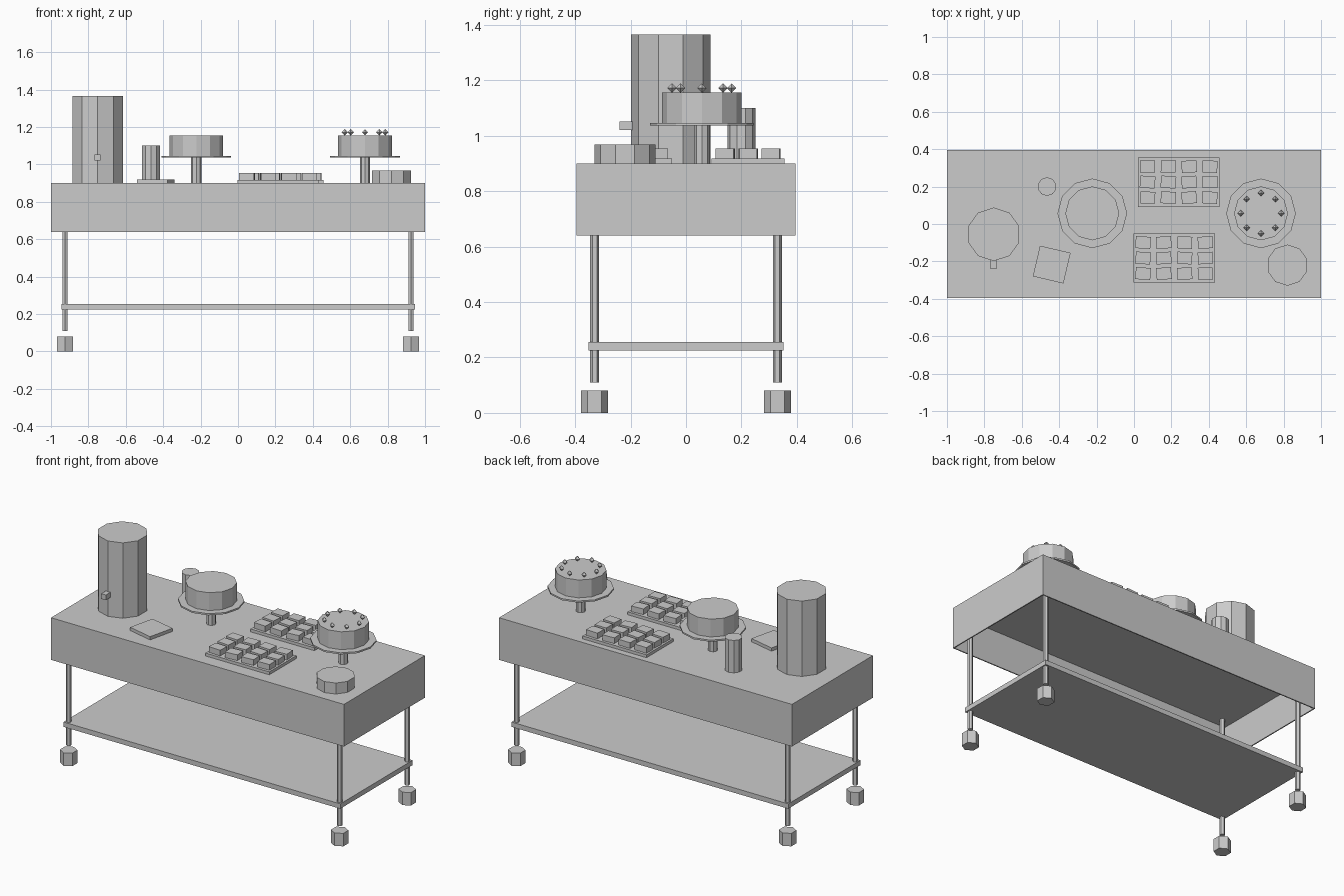
import bpy, bmesh, math, random
from mathutils import Matrix, Vector

random.seed(4)
default = bpy.data.objects.get("Cube")
if default:
    bpy.data.objects.remove(default, do_unlink=True)

grey = bpy.data.materials.new("plain_grey")
grey.use_nodes = True
GREY = (0.6, 0.6, 0.6, 1)
grey.diffuse_color = GREY
for node in grey.node_tree.nodes:
    if node.type == 'BSDF_PRINCIPLED':
        node.inputs["Base Color"].default_value = GREY


def finish(name, bm):
    mesh = bpy.data.meshes.new(name)
    bm.to_mesh(mesh)
    bm.free()
    mesh.materials.append(grey)
    obj = bpy.data.objects.new(name, mesh)
    bpy.context.collection.objects.link(obj)
    return obj


def box(name, x, y, z0, z1, width, depth, turn=0):
    bm = bmesh.new()
    place = (Matrix.Translation((x, y, (z0 + z1) / 2)) @ Matrix.Rotation(turn, 4, 'Z')
             @ Matrix.Diagonal((width, depth, z1 - z0, 1)))
    bmesh.ops.create_cube(bm, size=1, matrix=place)
    return finish(name, bm)


def prism(name, x, y, z0, z1, radius, sides):
    # The first corner points along y
    bm = bmesh.new()
    ring = []
    for i in range(sides):
        a = math.tau * i / sides
        ring.append(bm.verts.new((x + radius * math.sin(a), y - radius * math.cos(a), z0)))
    base = bm.faces.new(ring)
    top = bmesh.ops.extrude_face_region(bm, geom=[base], use_keep_orig=True)["geom"]
    bmesh.ops.translate(bm, vec=(0, 0, z1 - z0),
                        verts=[v for v in top if isinstance(v, bmesh.types.BMVert)])
    bmesh.ops.recalc_face_normals(bm, faces=bm.faces)
    return finish(name, bm)


def gem(name, centre, radius):
    bm = bmesh.new()
    bmesh.ops.create_uvsphere(bm, u_segments=4, v_segments=2, radius=radius,
                              matrix=Matrix.Translation(centre))
    return finish(name, bm)


# Cloth: a box open below, with thin walls, over a solid table board
cloth = box("table_cloth", 0, 0, 0.64, 0.90, 2.0, 0.79)
bm = bmesh.new()
bm.from_mesh(cloth.data)
bmesh.ops.delete(bm, geom=[f for f in bm.faces if f.normal.z < -0.5], context='FACES_ONLY')
bm.to_mesh(cloth.data)
bm.free()
wall = cloth.modifiers.new("thickness", 'SOLIDIFY')
wall.thickness = 0.01
wall.offset = -1
box("table_board", 0, 0, 0.86, 0.895, 1.985, 0.775)

# Frame
box("lower_shelf", 0, 0, 0.225, 0.255, 1.89, 0.705)
for sx, side in ((-1, "right"), (1, "left")):
    for sy, end in ((-1, "front"), (1, "back")):
        prism(f"{end}_{side}_leg", sx * 0.925, sy * 0.33, 0.11, 0.87, 0.016, 6)
        prism(f"{end}_{side}_caster", sx * 0.925, sy * 0.33, 0, 0.08, 0.049, 6)

# Drinks urn with its tap
prism("urn", -0.75, -0.055, 0.90, 1.365, 0.143, 10)
box("urn_tap", -0.75, -0.215, 1.02, 1.052, 0.032, 0.05)

# Small items
prism("cup_stack", -0.465, 0.2, 0.90, 1.10, 0.05, 10)
box("napkin_stack", -0.44, -0.217, 0.90, 0.92, 0.168, 0.168, -0.23)
prism("round_tin", 0.82, -0.22, 0.90, 0.968, 0.11, 10)

# Cakes on stands
CAKE_Y = 0.057
for name, x in (("plain_cake", -0.223), ("topped_cake", 0.679)):
    prism(name + "_stand_neck", x, CAKE_Y, 0.90, 1.036, 0.028, 8)
    prism(name + "_plate", x, CAKE_Y, 1.036, 1.046, 0.186, 12)
    prism(name, x, CAKE_Y, 1.046, 1.156, 0.144, 12)
for i in range(8):
    a = math.tau * i / 8
    offset = Vector((math.cos(a), math.sin(a), 0)) * 0.108
    gem("cake_topping", Vector((0.679, CAKE_Y, 1.172)) + offset, 0.017)

# Trays of square pastries, each turned slightly
for name, x, y in (("back_tray", 0.239, 0.224), ("front_tray", 0.215, -0.182)):
    box(name, x, y, 0.90, 0.918, 0.437, 0.264)
    for i in range(4):
        for j in range(3):
            box("pastry", x + (i - 1.5) * 0.111, y + (j - 1) * 0.083, 0.918, 0.953,
                0.08, 0.064, random.uniform(-0.1, 0.1))
